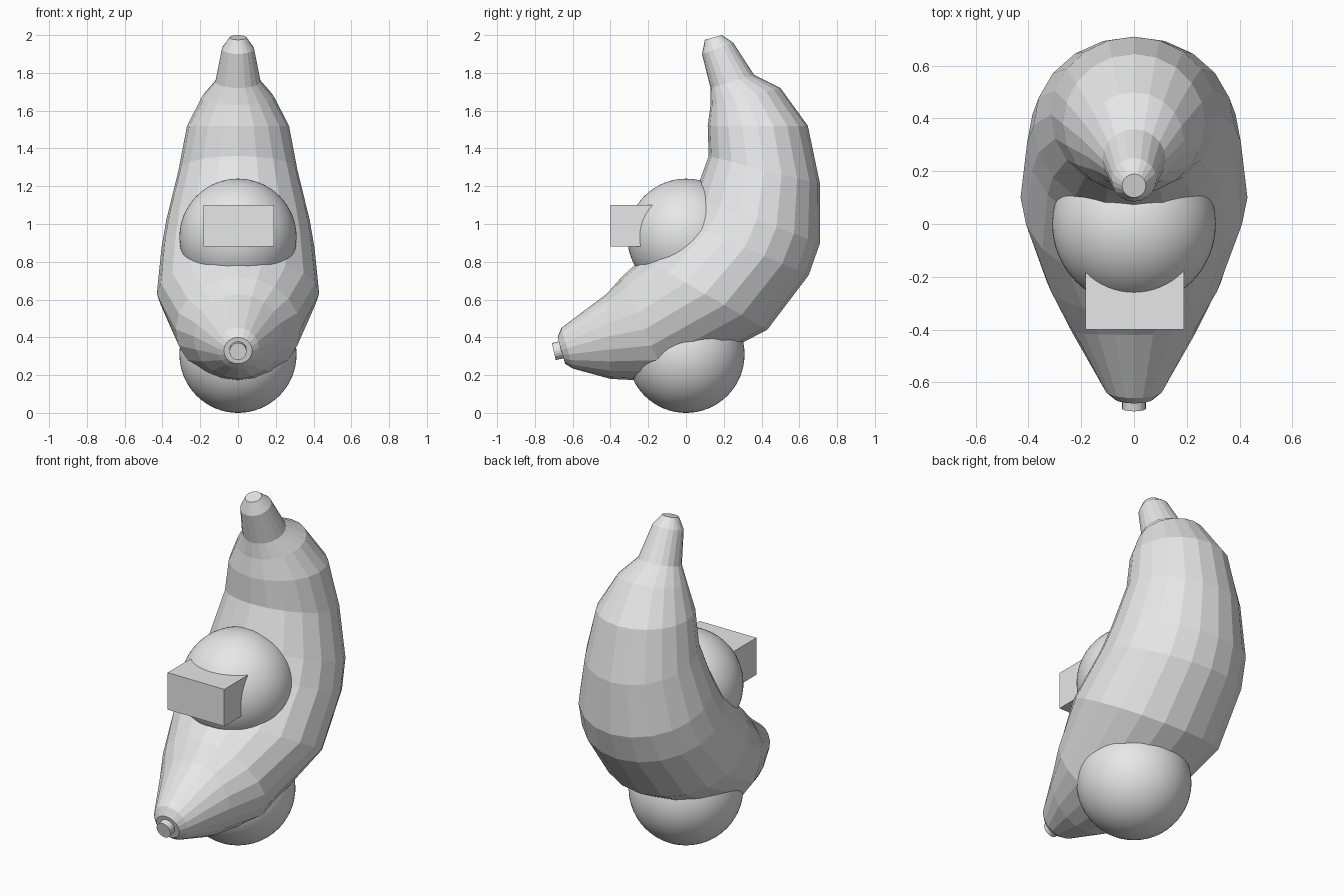
import bpy, bmesh, math

if "Cube" in bpy.data.objects:
    bpy.data.objects.remove(bpy.data.objects["Cube"])

grey = bpy.data.materials.new("light grey")
grey.diffuse_color = (0.8, 0.8, 0.8, 1)
grey.use_nodes = True
grey.node_tree.nodes["Principled BSDF"].inputs["Base Color"].default_value = grey.diffuse_color
SIDES = 20


def ring_loft(name, rings):
    """Skin elliptical rings: inner (y, z), outer (y, z), half width in x."""
    bm = bmesh.new()
    loops = []
    for yi, zi, yo, zo, rx in rings:
        loop = []
        for i in range(SIDES):
            a = 2 * math.pi * i / SIDES
            c = math.cos(a) / 2
            loop.append(bm.verts.new((rx * math.sin(a),
                                      (yi + yo) / 2 + (yi - yo) * c,
                                      (zi + zo) / 2 + (zi - zo) * c)))
        loops.append(loop)
    for a, b in zip(loops, loops[1:]):
        for i in range(SIDES):
            j = (i + 1) % SIDES
            bm.faces.new((a[i], a[j], b[j], b[i]))
    bm.faces.new(loops[0])
    bm.faces.new(loops[-1])
    bmesh.ops.recalc_face_normals(bm, faces=bm.faces)
    mesh = bpy.data.meshes.new(name)
    bm.to_mesh(mesh)
    bm.free()
    obj = bpy.data.objects.new(name, mesh)
    bpy.context.collection.objects.link(obj)
    mesh.materials.append(grey)
    return obj


def ball(name, z, r):
    bpy.ops.mesh.primitive_uv_sphere_add(segments=64, ring_count=32, radius=r, location=(0, 0, z))
    obj = bpy.context.object
    obj.name = name
    bpy.ops.object.shade_smooth()
    obj.data.materials.append(grey)


# curved banana body, from the low front tip to the top stalk
ring_loft("banana_body", [
    (-0.68, 0.40, -0.64, 0.26, 0.075),
    (-0.66, 0.45, -0.60, 0.235, 0.11),
    (-0.42, 0.63, -0.40, 0.18, 0.235),
    (-0.34, 0.72, -0.10, 0.165, 0.33),
    (-0.23, 0.82, 0.43, 0.44, 0.43),
    (-0.03, 1.02, 0.65, 0.73, 0.405),
    (0.04, 1.14, 0.71, 0.90, 0.38),
    (0.12, 1.36, 0.71, 1.21, 0.315),
    (0.115, 1.52, 0.645, 1.52, 0.27),
    (0.13, 1.63, 0.50, 1.72, 0.19),
    (0.13, 1.72, 0.36, 1.79, 0.12),
    (0.085, 1.90, 0.25, 1.96, 0.085),
    (0.10, 1.975, 0.19, 2.00, 0.045),
])

# small stub on the front tip
ring_loft("tip_stub", [
    (-0.71, 0.37, -0.69, 0.28, 0.045),
    (-0.64, 0.385, -0.62, 0.295, 0.045),
])

# lower and upper balls
ball("lower_ball", 0.31, 0.31)
ball("upper_ball", 0.93, 0.31)

# box on the front of the upper ball
bpy.ops.mesh.primitive_cube_add(size=1, location=(0.003, -0.25, 0.99))
box = bpy.context.object
box.name = "front_box"
box.scale = (0.373, 0.30, 0.22)
box.data.materials.append(grey)
